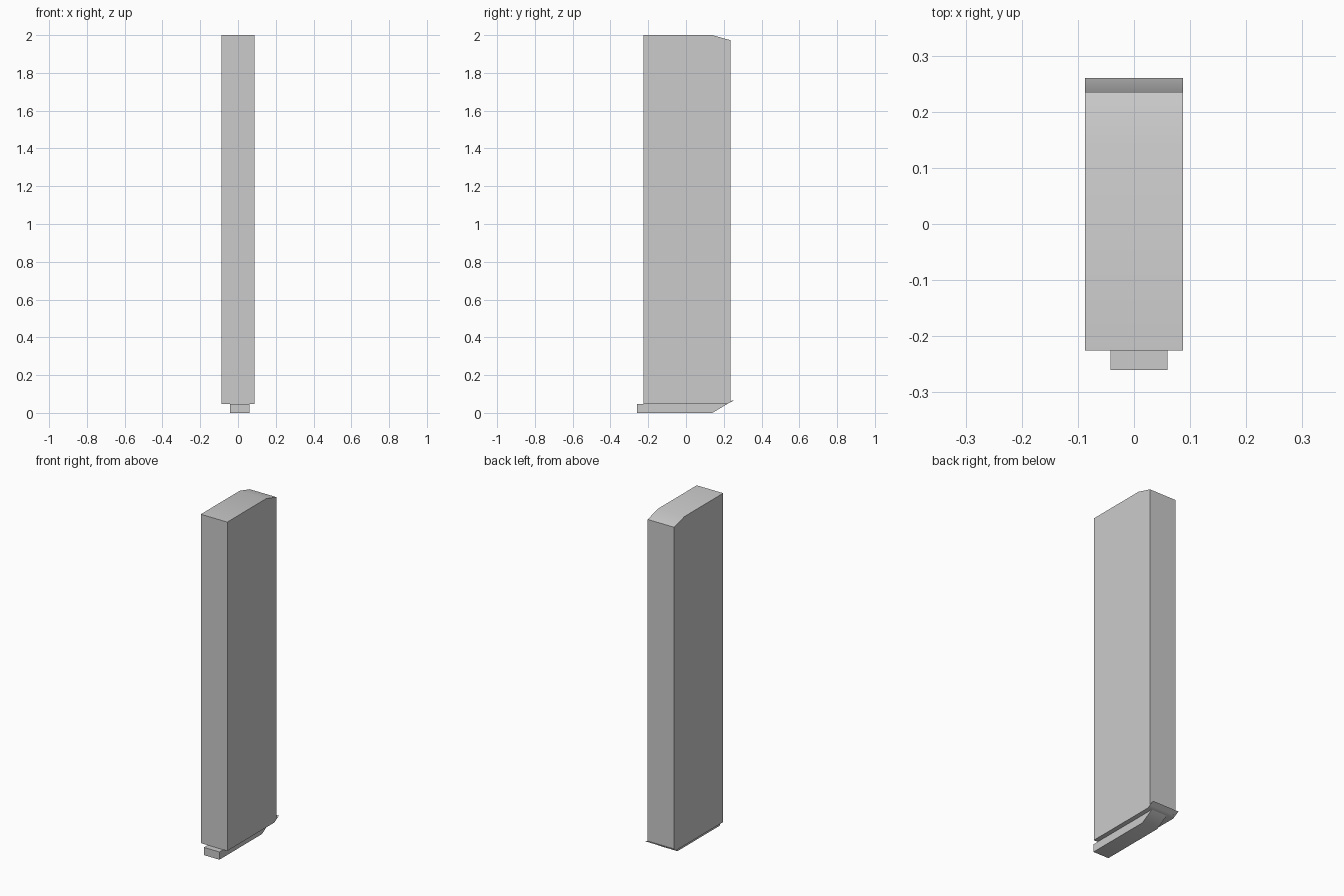
import bpy
import bmesh
from math import radians

cube = bpy.data.objects.get("Cube")
if cube:
    bpy.data.objects.remove(cube, do_unlink=True)

grey = bpy.data.materials.new("plain_grey")
grey.use_nodes = True
colour = (0.6, 0.6, 0.6, 1)
grey.diffuse_color = colour
grey.node_tree.nodes["Principled BSDF"].inputs["Base Color"].default_value = colour


def extrude_profile(name, profile, x_min, x_max):
    """Extrude a side outline (y, z) across the width."""
    bm = bmesh.new()
    face = bm.faces.new([bm.verts.new((x_min, y, z)) for y, z in profile])
    result = bmesh.ops.extrude_face_region(bm, geom=[face])
    verts = [g for g in result["geom"] if isinstance(g, bmesh.types.BMVert)]
    bmesh.ops.translate(bm, verts=verts, vec=(x_max - x_min, 0, 0))
    bmesh.ops.recalc_face_normals(bm, faces=bm.faces)
    mesh = bpy.data.meshes.new(name)
    bm.to_mesh(mesh)
    bm.free()
    mesh.materials.append(grey)
    obj = bpy.data.objects.new(name, mesh)
    bpy.context.collection.objects.link(obj)
    bpy.ops.object.select_all(action="DESELECT")
    obj.select_set(True)
    bpy.context.view_layer.objects.active = obj
    bpy.ops.object.shade_smooth_by_angle(angle=radians(40))
    return obj


half_width = 0.087
front, back = -0.225, 0.235
foot_top = 0.046

# Tall body with a softened rear top edge and a sloped rear bottom edge
extrude_profile("body", [(front, foot_top), (0.217, foot_top), (back, 0.056),
                         (back, 1.973), (0.14, 2), (front, 2)],
                -half_width, half_width)

# Narrow, slightly offset foot that slopes up at the back
extrude_profile("foot", [(-0.26, 0), (0.14, 0), (0.217, foot_top), (-0.26, foot_top)],
                -0.042, 0.06)

# Thin full-width lip continuing the slope behind the body
extrude_profile("rear_lip", [(0.217, foot_top), (0.26, 0.07), (back, 0.062)],
                -half_width, half_width)
